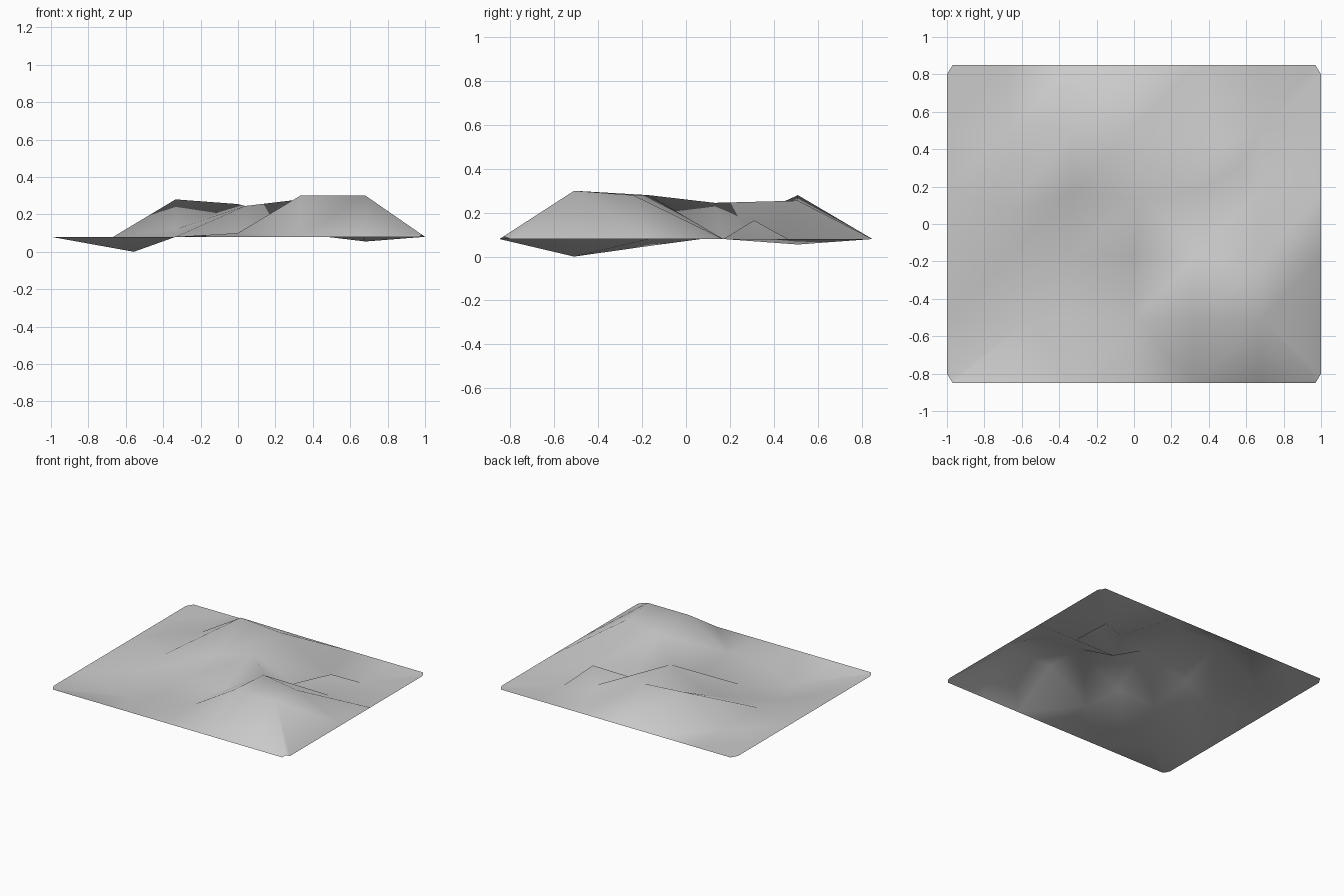
import bpy, bmesh
from mathutils import Vector

cube = bpy.data.objects.get("Cube")
if cube:
    bpy.data.objects.remove(cube, do_unlink=True)

COLS, ROWS = 6, 5
HALF_X, HALF_Y, BASE = 1.0, 0.85, 0.08

# raised and sunken grid points: (column, row) -> height
heights = {
    (1, 1): 0.0, (3, 1): 0.1, (4, 1): 0.3, (5, 1): 0.3,
    (1, 2): 0.048, (4, 2): 0.28, (5, 2): 0.28,
    (2, 3): 0.12, (3, 3): 0.245,
    (2, 4): 0.28, (3, 4): 0.255, (5, 4): 0.055,
}
# points pulled sideways off the regular grid
nudges = {
    (1, 1): (0.11, 0), (5, 1): (0.015, 0), (5, 2): (0, -0.07),
    (1, 3): (0, -0.1), (3, 3): (0.04, -0.04),
    (4, 4): (0.14, -0.09), (5, 4): (0.015, 0),
}
# cells split along the other diagonal
flipped = {(1, 0), (3, 0), (5, 0), (3, 2)}
# small knoll inside one cell
KNOLL_CELL, KNOLL = (4, 3), (0.57, 0.31, 0.165)

bm = bmesh.new()
grid = {}
for i in range(COLS + 1):
    for j in range(ROWS + 1):
        dx, dy = nudges.get((i, j), (0, 0))
        x = HALF_X * (2 * i / COLS - 1) + dx
        y = HALF_Y * (2 * j / ROWS - 1) + dy
        grid[i, j] = bm.verts.new((x, y, heights.get((i, j), BASE)))

# two triangles per cell, four around the knoll
for i in range(COLS):
    for j in range(ROWS):
        ring = [grid[i, j], grid[i + 1, j], grid[i + 1, j + 1], grid[i, j + 1]]
        if (i, j) == KNOLL_CELL:
            top = bm.verts.new(KNOLL)
            for k in range(4):
                bm.faces.new((ring[k], ring[(k + 1) % 4], top))
            continue
        if (i, j) in flipped:
            ring = ring[1:] + ring[:1]
        bm.faces.new((ring[0], ring[1], ring[2]))
        bm.faces.new((ring[0], ring[2], ring[3]))

# clipped corners
for sx in (-1, 1):
    for sy in (-1, 1):
        geom = bm.verts[:] + bm.edges[:] + bm.faces[:]
        bmesh.ops.bisect_plane(
            bm, geom=geom, dist=0.0001,
            plane_co=Vector((sx * (HALF_X - 0.03), sy * HALF_Y, 0)),
            plane_no=Vector((sx * 0.05, sy * 0.03, 0)).normalized(),
            clear_outer=True)

for face in bm.faces:
    face.smooth = True

mesh = bpy.data.meshes.new("terrain_sheet")
bm.to_mesh(mesh)
bm.free()

# plain grey ground
grey = bpy.data.materials.new("light_grey")
grey.use_nodes = True
colour = (0.6, 0.6, 0.6, 1)
grey.diffuse_color = colour
grey.node_tree.nodes["Principled BSDF"].inputs["Base Color"].default_value = colour
mesh.materials.append(grey)

terrain = bpy.data.objects.new("terrain_sheet", mesh)
bpy.context.collection.objects.link(terrain)
